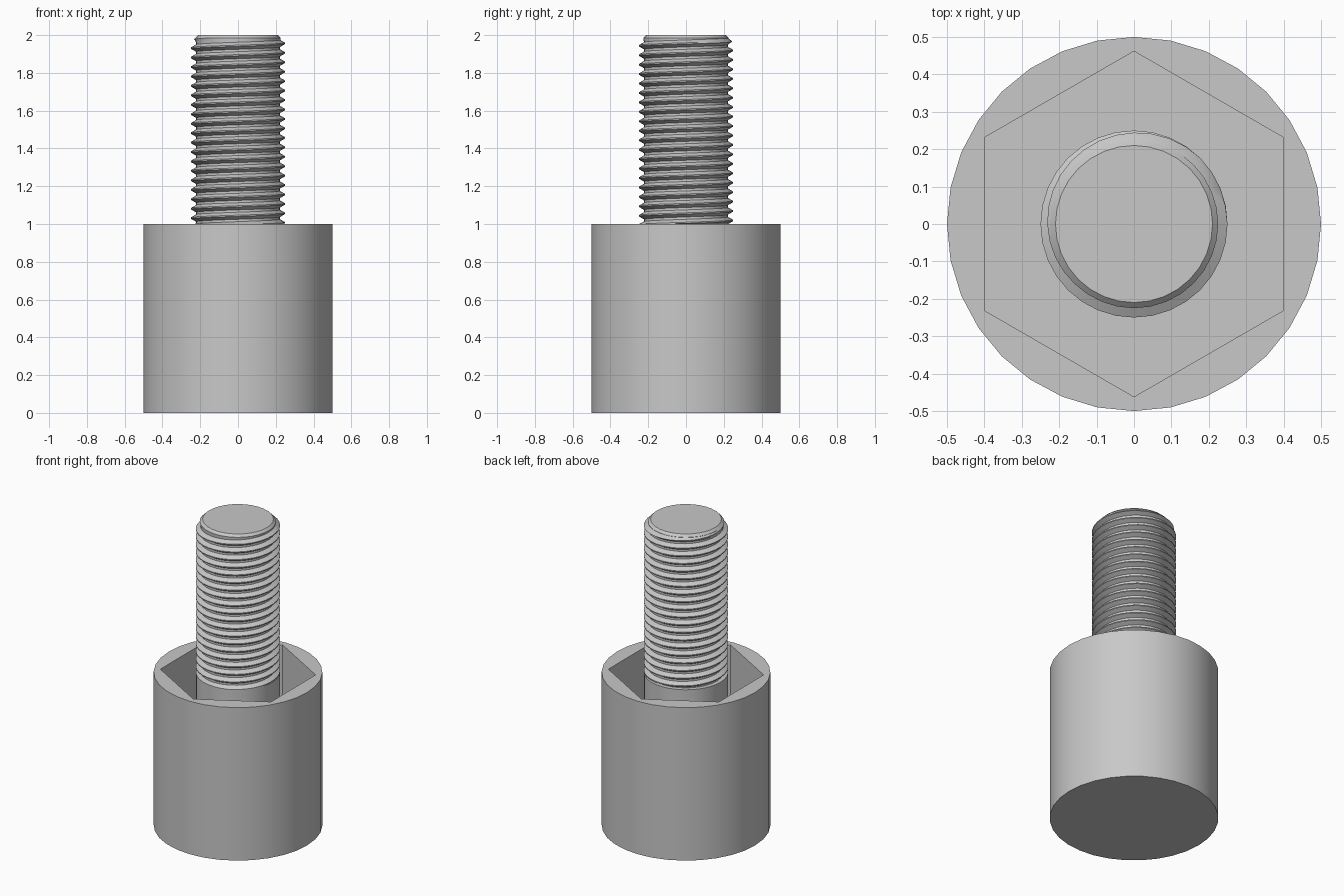
import bpy, bmesh, math

cube = bpy.data.objects.get("Cube")
if cube:
    bpy.data.objects.remove(cube, do_unlink=True)

steel = bpy.data.materials.new("grey_metal")
steel.use_nodes = True
GREY = (0.58, 0.58, 0.58, 1)
steel.diffuse_color = GREY
steel.node_tree.nodes["Principled BSDF"].inputs["Base Color"].default_value = GREY

SEGS = 32
SOCKET_FLOOR = 0.5
MAJOR, MINOR, PITCH = 0.25, 0.223, 0.05
THREAD_START, THREAD_END = 1.0, 1.985


def finish(name, bm):
    """Turn a bmesh into a shaded object with the metal material."""
    mesh = bpy.data.meshes.new(name)
    bm.to_mesh(mesh)
    bm.free()
    mesh.materials.append(steel)
    obj = bpy.data.objects.new(name, mesh)
    bpy.context.collection.objects.link(obj)
    bpy.ops.object.select_all(action="DESELECT")
    obj.select_set(True)
    bpy.context.view_layer.objects.active = obj
    bpy.ops.object.shade_smooth_by_angle(angle=math.radians(30))
    return obj


def ring(bm, radius, z, count=SEGS, start=0.0):
    """Add a ring of vertices at one height."""
    angles = [start + math.tau * i / count for i in range(count)]
    return [bm.verts.new((radius * math.cos(a), radius * math.sin(a), z)) for a in angles]


def bridge(bm, low, high):
    n = len(low)
    for i in range(n):
        j = (i + 1) % n
        bm.faces.new((low[i], low[j], high[j], high[i]))


# Round body with a hexagonal socket sunk into its top
bm = bmesh.new()
base, rim = ring(bm, 0.5, 0), ring(bm, 0.5, 1)
bridge(bm, base, rim)
bm.faces.new(base[::-1])
corner = 0.4 / math.cos(math.pi / 6)
hex_top = ring(bm, corner, 1, 6, math.pi / 6)
hex_floor = ring(bm, corner, SOCKET_FLOOR, 6, math.pi / 6)
bridge(bm, hex_top, hex_floor)
bm.faces.new(hex_floor)
rim_edges = [bm.edges.get((loop[i - 1], loop[i])) for loop in (rim, hex_top) for i in range(len(loop))]
bmesh.ops.triangle_fill(bm, edges=rim_edges, use_beauty=True, normal=(0, 0, 1))
finish("socket_body", bm)

# Plain lower shank standing on the socket floor
bm = bmesh.new()
low, high = ring(bm, MAJOR, SOCKET_FLOOR), ring(bm, MAJOR, THREAD_START)
bridge(bm, low, high)
bm.faces.new(high)
finish("plain_shank", bm)

# Chamfered tip closing the top of the thread
bm = bmesh.new()
low, mid, high = ring(bm, 0.222, 1.95), ring(bm, 0.225, THREAD_END), ring(bm, 0.21, 2)
bridge(bm, low, mid)
bridge(bm, mid, high)
bm.faces.new(high)
finish("bolt_tip", bm)

# Helical thread: one tooth profile swept around and upwards
tooth = [(MINOR, 0.0), (MINOR, 0.25), (MAJOR, 0.5625), (MAJOR, 0.6875)]
turns = math.ceil((THREAD_END - THREAD_START) / PITCH) + 2
bm = bmesh.new()
rows = []
for n in range(turns * SEGS + 1):
    angle = math.tau * n / SEGS
    row = []
    for radius, phase in tooth:
        z = THREAD_START + PITCH * (n / SEGS + phase - 1.5)
        z = min(max(z, THREAD_START), THREAD_END)
        r = min(radius, 0.225 + THREAD_END - z)
        row.append(bm.verts.new((r * math.cos(angle), r * math.sin(angle), z)))
    rows.append(row)
for n in range(len(rows) - 1):
    a, b = list(rows[n]), list(rows[n + 1])
    if n + 1 + SEGS < len(rows):
        a.append(rows[n + SEGS][0])
        b.append(rows[n + 1 + SEGS][0])
    for k in range(len(a) - 1):
        # Skip the parts flattened beyond either end of the thread
        heights = [v.co.z for v in (a[k], b[k], b[k + 1], a[k + 1])]
        if max(heights) - min(heights) > 1e-5:
            bm.faces.new((a[k], b[k], b[k + 1], a[k + 1]))
bmesh.ops.delete(bm, geom=[v for v in bm.verts if not v.link_faces], context="VERTS")
bmesh.ops.remove_doubles(bm, verts=bm.verts, dist=1e-5)
finish("bolt_thread", bm)
